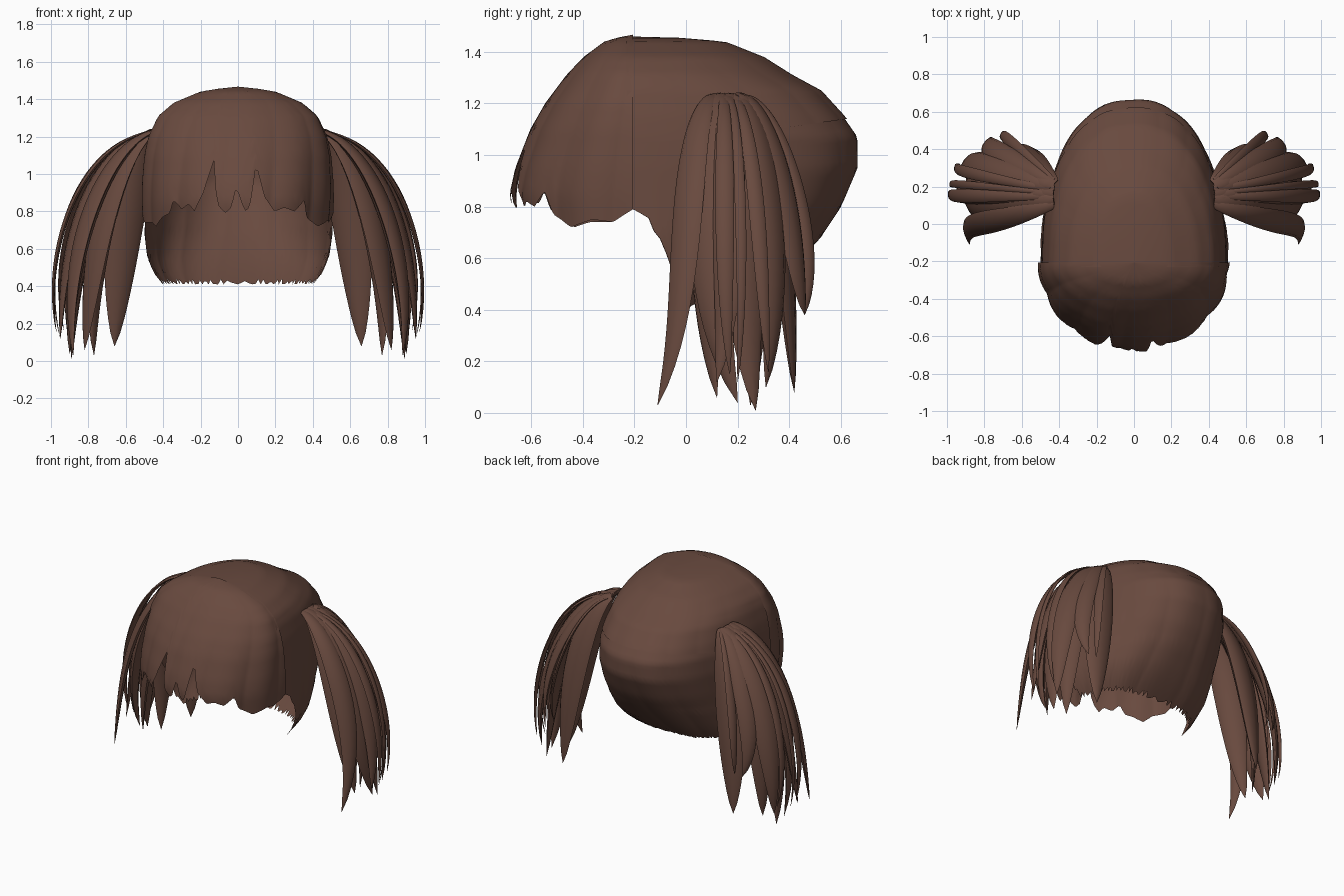
import bpy, math
from mathutils import Vector

cube = bpy.data.objects.get("Cube")
if cube:
    bpy.data.objects.remove(cube)

BROWN = (0.14, 0.068, 0.049, 1)
hair = bpy.data.materials.new("brown hair")
hair.use_nodes = True
hair.diffuse_color = BROWN
bsdf = hair.node_tree.nodes["Principled BSDF"]
bsdf.inputs["Base Color"].default_value = BROWN
bsdf.inputs["Roughness"].default_value = 0.8


def make(name, verts, faces):
    me = bpy.data.meshes.new(name)
    me.from_pydata(verts, [], faces)
    me.materials.append(hair)
    me.update()
    ob = bpy.data.objects.new(name, me)
    bpy.context.collection.objects.link(ob)
    me.shade_smooth()
    me.set_sharp_from_angle(angle=math.radians(50))


def lerp_table(table, key):
    """Piecewise linear lookup in rows of (key, values...)."""
    rows = sorted(table)
    key = min(max(key, rows[0][0]), rows[-1][0])
    for a, b in zip(rows, rows[1:]):
        if key <= b[0]:
            f = (key - a[0]) / (b[0] - a[0])
            return [p + (q - p) * f for p, q in zip(a[1:], b[1:])]


def shell(name, profile, top, bottom, yc, facing, scale, locks, groove, powers):
    """Open half dome: half ovals of (z, half width, depth), ragged lower edge."""
    cols, rows = 120, 26
    verts, faces = [], []
    for i in range(cols + 1):
        deg = -90 + 180 * i / cols
        th = math.radians(deg)
        end, start = bottom(deg), top(deg)
        for j in range(rows + 1):
            t = j / rows
            z = start + (end - start) * t ** 1.6
            w, d = lerp_table(profile, z)
            power = lerp_table(powers, z)[0]
            s = scale * (1 + groove * t * (abs(math.sin(locks * th + t)) - 0.5))
            x = math.copysign(abs(math.sin(th)) ** power, deg)
            y = max(math.cos(th), 0) ** power
            verts.append((w * s * x, yc + facing * d * s * y, z))
    n = rows + 1
    for i in range(cols):
        for j in range(rows):
            q = [i * n + j, i * n + j + 1, (i + 1) * n + j + 1, (i + 1) * n + j]
            faces.append(q if facing < 0 else q[::-1])
    make(name, verts, faces)


# Head of hair: crown over a rounder back that tucks in at the nape
head = [(1.46, 0, 0), (1.455, .1, .2), (1.44, .2, .38), (1.38, .34, .53), (1.31, .42, .64),
        (1.25, .45, .75), (1.15, .475, .84), (1.07, .487, .895), (.95, .495, .895),
        (.8, .5, .83), (.68, .505, .75), (.55, .49, .63), (.47, .455, .54), (.41, .41, .46)]
head_power = [(.41, .66), (.7, .88), (1.46, .88)]


def seam(deg):
    return 1.07 + 0.1 * math.cos(math.radians(deg))


side_edge = [(76, .42), (77, .5), (78, .46), (79, .58), (80, .55), (82, .69), (83, .66),
             (85, .75), (87, .77), (90, .8)]


def nape_edge(deg):
    if abs(deg) > 76:
        return lerp_table(side_edge, abs(deg))[0]
    return .41 + .03 * (0.5 + 0.5 * math.sin(deg * 1.9)) * abs(math.sin(deg * .7))


shell("crown_hair", head, lambda d: 1.46, lambda d: seam(d) - .03, -.23, 1, 1.006, 9, .006, head_power)
shell("back_hair", head, seam, nape_edge, -.23, 1, 1.0, 7, .015, head_power)

# Fringe: front dome with notches between the locks
fringe = [(1.467, 0, 0), (1.455, .11, .06), (1.44, .2, .11), (1.38, .34, .19), (1.31, .42, .255),
          (1.2, .47, .335), (1.1, .49, .39), (.95, .5, .445), (.85, .5, .465), (.7, .49, .44)]
fringe_edge = [(-90, .79), (-80, .74), (-68, .74), (-60, .72), (-52, .77), (-46, .79), (-43, .86),
               (-37, .81), (-31, .84), (-27, .8), (-21, .9), (-15, 1.07), (-13, .84), (-8, .79),
               (-4, .82), (-1, .93), (4, .8), (7, .82), (11, 1.05), (16, .88), (23, .8),
               (29, .82), (36, .8), (44, .86), (47, .77), (58, .72), (70, .75), (80, .74), (90, .79)]
shell("fringe", fringe, lambda d: 1.467, lambda d: lerp_table(fringe_edge, d)[0],
      -.205, -1, 1.015, 6, .035, [(0, 1), (2, 1)])


# Side tails: lens-shaped locks fanning out from a gathered root, flicked at the tips
def lock(name, side, body, tip, width, turn, spread=.5):
    bx, by = body
    root = Vector((.43, .16 + (by - .2) * .25, 1.23))
    end = Vector((bx, by, tip[2]))
    flick = Vector(tip) - end
    drift = .75 if by < .25 else .5
    p1 = Vector((.43 + (bx - .43) * spread, root.y + (by - root.y) * drift, 1.2))
    p2 = Vector((bx + .03, by, .7))
    out = Vector((1, (by - .18) * 1.5, 0)).normalized()
    across = Vector((-out.y, out.x, 0)) * math.cos(turn) + out * math.sin(turn)
    steps, sides = 26, 8
    verts, faces = [], []
    for i in range(steps + 1):
        t = i / steps
        u = 1 - t
        p = root * u**3 + p1 * 3 * u * u * t + p2 * 3 * u * t * t + end * t**3 + flick * t**7
        tan = ((p1 - root) * u * u + (p2 - p1) * 2 * u * t + (end - p2) * t * t).normalized()
        wide = (across - tan * across.dot(tan)).normalized()
        thick = tan.cross(wide)
        size = width * (math.sin(math.pi * t ** 1.25) ** .7 if 0 < t < 1 else 0)
        size += width * .35 * u ** 4 + .001
        for k in range(sides):
            a = 2 * math.pi * k / sides
            v = p + wide * size * math.cos(a) + thick * size * .36 * math.sin(a)
            verts.append((v.x * side, v.y, v.z))
    for i in range(steps):
        for k in range(sides):
            m = (k + 1) % sides
            q = [i * sides + k, i * sides + m, (i + 1) * sides + m, (i + 1) * sides + k]
            faces.append(q if side < 0 else q[::-1])
    faces += [list(range(sides)), list(range(steps * sides, (steps + 1) * sides))]
    make(name, verts, faces)


# (body x, y), tip, half width, turn about the lock's own length, outward bow
tail_locks = [
    ((.9, -.01), (.88, -.11, .03), .065, .3),
    ((.89, .09), (.9, .2, .04), .09, .2),
    ((.87, .22), (.89, .27, .01), .09, -.2),
    ((.93, .17), (.95, .12, .12), .065, .3, .6),
    ((1.0, .15), (.97, .17, .15), .035, 0, .65),
    ((1.0, .22), (.95, .2, .12), .02, 0, .7),
    ((.9, .35), (.9, .31, .1), .075, -.4),
    ((.63, .4), (.66, .42, .08), .1, -1.0),
    ((.8, .43), (.76, .46, .38), .06, -.4),
    ((.97, .3), (.93, .32, .16), .03, 0, .65),
    ((.78, .07), (.82, .12, .06), .085, .6),
    ((.77, .27), (.77, .25, .03), .085, -.5),
    ((.71, .5), (.7, .46, .38), .03, 0),
]
for label, side in (("left", 1), ("right", -1)):
    for number, spec in enumerate(tail_locks, 1):
        lock(f"{label}_tail_lock_{number}", side, *spec)
